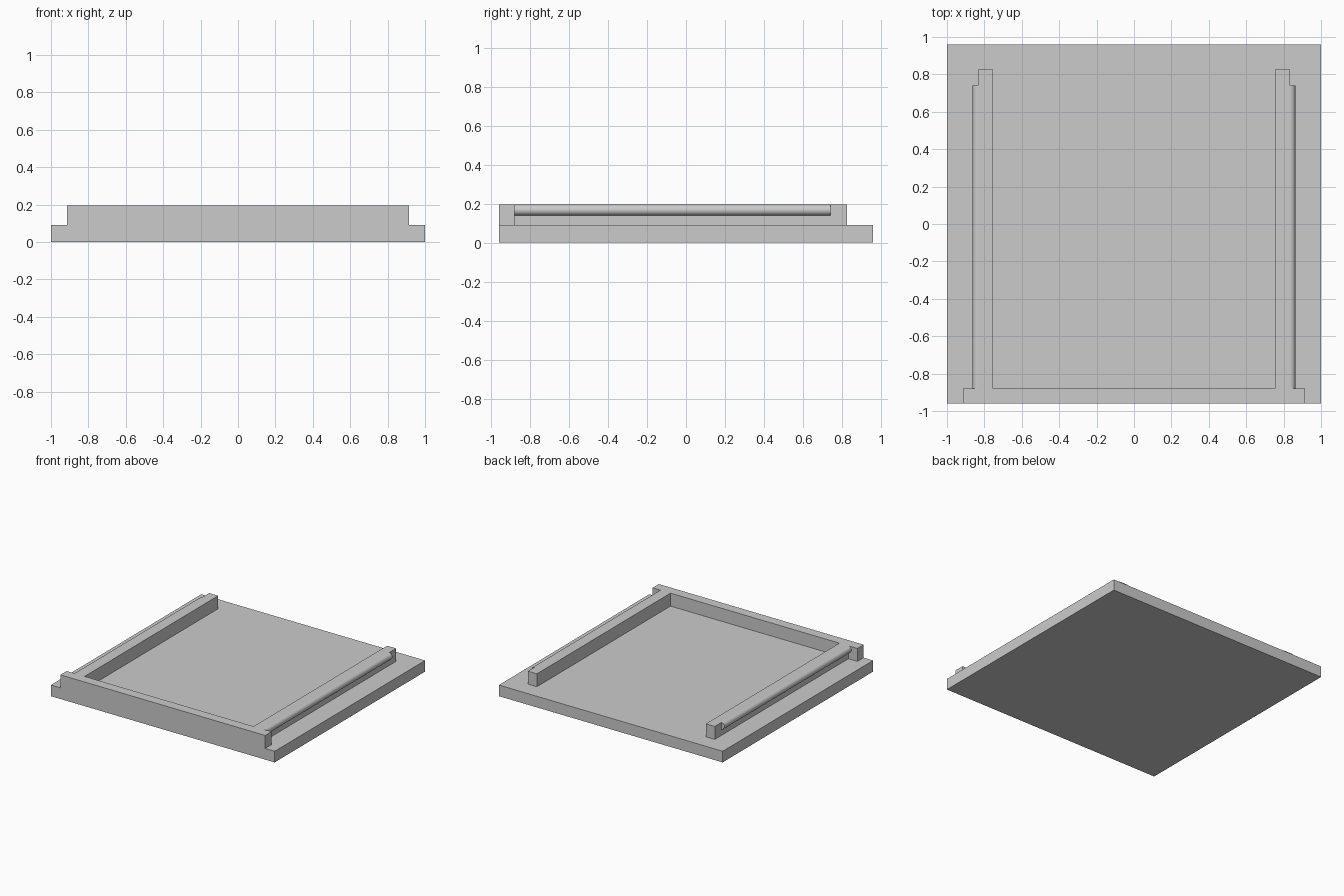
import bpy
import math
from mathutils import Vector

cube = bpy.data.objects.get("Cube")
if cube:
    bpy.data.objects.remove(cube, do_unlink=True)

grey = bpy.data.materials.new("light_grey")
grey.use_nodes = True
grey.diffuse_color = (0.6, 0.6, 0.6, 1)
grey.node_tree.nodes["Principled BSDF"].inputs["Base Color"].default_value = (0.6, 0.6, 0.6, 1)

BASE_TOP, TOP = 0.09, 0.195
FRONT, BACK = -0.96, 0.96
BAR_BACK, RAIL_END, LIP_END = -0.88, 0.825, 0.74
RAIL_IN, RAIL_OUT, BAR_END = 0.755, 0.835, 0.915
LIP_RADIUS = 0.0275


def prism(name, outline, extrude):
    """Extrude a closed 3D outline along a vector into a solid."""
    n = len(outline)
    pts = [Vector(p) for p in outline]
    verts = pts + [p + Vector(extrude) for p in pts]
    faces = [list(range(n))[::-1], list(range(n, 2 * n))]
    faces += [[i, (i + 1) % n, n + (i + 1) % n, n + i] for i in range(n)]
    mesh = bpy.data.meshes.new(name)
    mesh.from_pydata(verts, [], faces)
    mesh.materials.append(grey)
    obj = bpy.data.objects.new(name, mesh)
    bpy.context.collection.objects.link(obj)
    return obj


# Flat base plate
prism("base_plate", [(-1, FRONT, 0), (1, FRONT, 0), (1, BACK, 0), (-1, BACK, 0)],
      (0, 0, BASE_TOP))

# U-shaped frame: front bar with two side rails in one piece
half = [(BAR_END, FRONT), (BAR_END, BAR_BACK), (RAIL_OUT, BAR_BACK),
        (RAIL_OUT, RAIL_END), (RAIL_IN, RAIL_END), (RAIL_IN, BAR_BACK)]
outline = half + [(-x, y) for x, y in reversed(half)]
prism("rail_frame", [(x, y, BASE_TOP) for x, y in outline], (0, 0, TOP - BASE_TOP))

# Half-round lip along the outside of each rail
steps = 16
for side, name in ((1, "left_rail_lip"), (-1, "right_rail_lip")):
    arc = []
    for i in range(steps + 1):
        a = side * (-math.pi / 2 + math.pi * i / steps)
        arc.append((side * (RAIL_OUT + LIP_RADIUS * math.cos(a)), LIP_END,
                    TOP - LIP_RADIUS + LIP_RADIUS * math.sin(a)))
    lip = prism(name, arc, (0, BAR_BACK - LIP_END, 0))
    # Face direction follows the sweep from back to front
    lip.data.flip_normals() if lip.data.polygons[0].normal.y < 0 else None
    bpy.ops.object.select_all(action="DESELECT")
    lip.select_set(True)
    bpy.context.view_layer.objects.active = lip
    bpy.ops.object.shade_smooth_by_angle(angle=math.radians(35))
